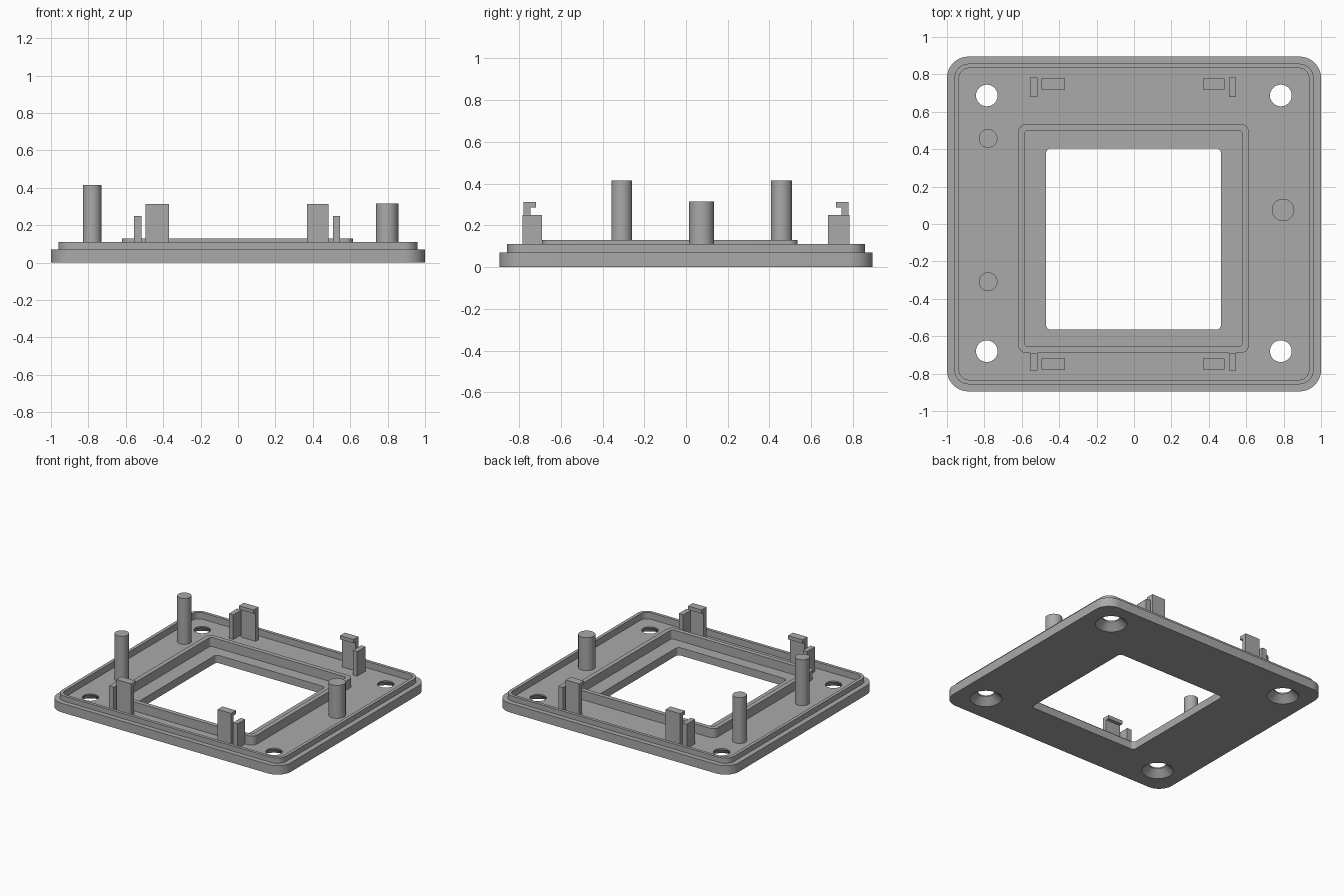
import bpy
import bmesh
import math

cube = bpy.data.objects.get("Cube")
if cube:
    bpy.data.objects.remove(cube, do_unlink=True)

FLOOR = 0.06
EMBED = 0.01  # how far standing parts sink into the floor

grey = bpy.data.materials.new("plain grey")
grey.use_nodes = True
grey.diffuse_color = (0.4, 0.4, 0.4, 1)
grey.node_tree.nodes["Principled BSDF"].inputs["Base Color"].default_value = (0.4, 0.4, 0.4, 1)


def rounded_rect(x0, x1, y0, y1, radius, z, steps=10):
    """Points of a rounded rectangle, counter-clockwise."""
    points = []
    corners = ((x1 - radius, y1 - radius), (x0 + radius, y1 - radius),
               (x0 + radius, y0 + radius), (x1 - radius, y0 + radius))
    for quarter, (cx, cy) in enumerate(corners):
        for i in range(steps + 1):
            a = math.pi / 2 * (quarter + i / steps)
            points.append((cx + radius * math.cos(a), cy + radius * math.sin(a), z))
    return points


def circle(x, y, radius, z, steps=40):
    return [(x + radius * math.cos(math.tau * i / steps),
             y + radius * math.sin(math.tau * i / steps), z) for i in range(steps)]


def finish(name, bm):
    bmesh.ops.recalc_face_normals(bm, faces=bm.faces)
    mesh = bpy.data.meshes.new(name)
    bm.to_mesh(mesh)
    bm.free()
    mesh.materials.append(grey)
    obj = bpy.data.objects.new(name, mesh)
    bpy.context.collection.objects.link(obj)
    return obj


def loft(name, loops, ring=False):
    """Skin matching loops; a ring joins last to first, otherwise cap the ends."""
    bm = bmesh.new()
    rows = [[bm.verts.new(p) for p in loop] for loop in loops]
    pairs = list(zip(rows, rows[1:]))
    if ring:
        pairs.append((rows[-1], rows[0]))
    else:
        bm.faces.new(rows[0])
        bm.faces.new(rows[-1])
    for a, b in pairs:
        n = len(a)
        for i in range(n):
            j = (i + 1) % n
            bm.faces.new((a[i], a[j], b[j], b[i]))
    return finish(name, bm)


def extrude_profile(name, profile, x0, x1):
    """Extrude a (y, z) profile along x."""
    return loft(name, [[(x, y, z) for y, z in profile] for x in (x0, x1)])


def smooth(obj):
    bpy.ops.object.select_all(action='DESELECT')
    obj.select_set(True)
    bpy.context.view_layer.objects.active = obj
    bpy.ops.object.shade_smooth_by_angle(angle=math.radians(30))


# Base plate with stepped rim, raised inner frame and window opening
plate = (-1.0, 1.0, -0.895, 0.895, 0.115)
rim_outer = (-0.96, 0.96, -0.857, 0.857, 0.075)
rim_inner = (-0.935, 0.935, -0.833, 0.833, 0.052)
frame_outer = (-0.62, 0.615, -0.69, 0.535, 0.045)
frame_inner = (-0.585, 0.58, -0.655, 0.5, 0.02)
opening = (-0.47, 0.465, -0.565, 0.405, 0.027)
section = [(plate, 0), (plate, 0.07), (rim_outer, 0.07), (rim_outer, 0.11),
           (rim_inner, 0.11), (rim_inner, FLOOR), (frame_outer, FLOOR),
           (frame_outer, 0.13), (frame_inner, 0.13), (frame_inner, FLOOR),
           (opening, FLOOR), (opening, 0)]
base = loft("base_plate", [rounded_rect(*r, z) for r, z in section], ring=True)

# Countersunk screw holes
bpy.context.view_layer.objects.active = base
for x in (-0.787, 0.785):
    for y in (-0.68, 0.687):
        cutter = loft("screw_hole_cutter", [circle(x, y, r, z) for r, z in
                      ((0.122, -0.01), (0.058, 0.05), (0.058, 0.1))])
        cutter.hide_render = True
        mod = base.modifiers.new("screw_hole", 'BOOLEAN')
        mod.operation = 'DIFFERENCE'
        mod.solver = 'EXACT'
        mod.object = cutter
        bpy.ops.object.modifier_apply(modifier=mod.name)
        bpy.data.objects.remove(cutter, do_unlink=True)
smooth(base)

# Standing posts
for name, x, y, radius, top in (("rear_right_post", -0.78, 0.458, 0.05, 0.415),
                                ("front_right_post", -0.78, -0.308, 0.05, 0.415),
                                ("left_post", 0.797, 0.075, 0.06, 0.315)):
    smooth(loft(name, [circle(x, y, radius, z) for z in (FLOOR - EMBED, top)]))

# Snap hooks, each with a support rib beside it
low = FLOOR - EMBED
for end, s, inner in (("front", -1, 0.69), ("rear", 1, 0.68)):
    hook = [(s * y, z) for y, z in ((0.778, low), (0.778, 0.313), (0.718, 0.313),
                                    (0.718, 0.285), (0.745, 0.285), (0.745, low))]
    rib = [(s * y, z) for y, z in ((0.783, low), (0.783, 0.25),
                                   (inner, 0.25), (inner, low))]
    for side, m in (("right", -1), ("left", 1)):
        shift = -0.005
        extrude_profile(f"{end}_{side}_hook", hook, m * 0.37 + shift + 0.005, m * 0.49 + shift)
        extrude_profile(f"{end}_{side}_rib", rib, m * 0.512 + shift, m * 0.55 + shift)
